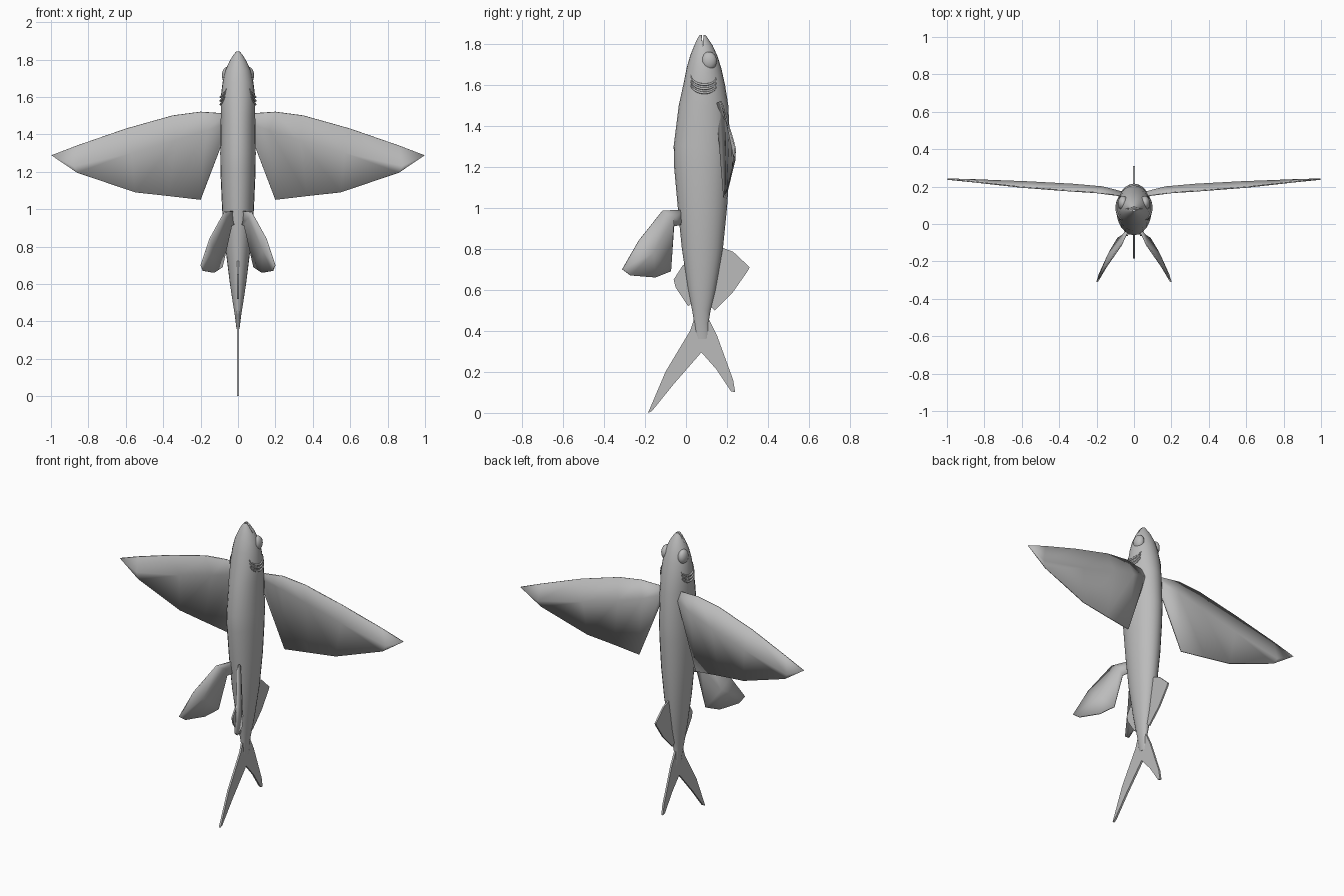
import bpy, bmesh, math
from mathutils import Vector

if "Cube" in bpy.data.objects:
    bpy.data.objects.remove(bpy.data.objects["Cube"])

GREY = (0.5, 0.5, 0.5, 1)
skin = bpy.data.materials.new("Grey skin")
skin.use_nodes = True
skin.diffuse_color = GREY
skin.node_tree.nodes["Principled BSDF"].inputs["Base Color"].default_value = GREY


def finish(name, verts, faces, angle=40):
    mesh = bpy.data.meshes.new(name)
    mesh.from_pydata(verts, [], faces)
    bm = bmesh.new()
    bm.from_mesh(mesh)
    bmesh.ops.recalc_face_normals(bm, faces=bm.faces)
    bm.to_mesh(mesh)
    bm.free()
    mesh.materials.append(skin)
    obj = bpy.data.objects.new(name, mesh)
    bpy.context.collection.objects.link(obj)
    smooth(obj, angle)
    return obj


def smooth(obj, angle):
    bpy.ops.object.select_all(action="DESELECT")
    obj.select_set(True)
    bpy.context.view_layer.objects.active = obj
    bpy.ops.object.shade_smooth_by_angle(angle=math.radians(angle))


def loft(name, rings, angle=40):
    n = len(rings[0])
    verts = [v for ring in rings for v in ring]
    faces = [(r * n + i, r * n + (i + 1) % n, (r + 1) * n + (i + 1) % n, (r + 1) * n + i)
             for r in range(len(rings) - 1) for i in range(n)]
    faces += [tuple(range(n)), tuple(range(len(verts) - n, len(verts)))]
    return finish(name, verts, faces, angle)


def plate(name, outline, thick):
    """Flat fin in the middle plane, from (y, z) points."""
    return loft(name, [[(x, y, z) for y, z in outline] for x in (-thick, thick)], 30)


def mirrored(point, side):
    return (point[0] * side, point[1], point[2])


# Body: height, belly y, back y, half width
SECTIONS = [(0.36, 0.05, 0.11, 0.008), (0.44, 0.04, 0.11, 0.018), (0.50, 0.03, 0.12, 0.028),
            (0.60, 0.01, 0.145, 0.043), (0.80, -0.02, 0.18, 0.068), (1.00, -0.04, 0.20, 0.085),
            (1.20, -0.058, 0.213, 0.094), (1.30, -0.06, 0.216, 0.095), (1.50, -0.035, 0.206, 0.092),
            (1.60, -0.013, 0.19, 0.092), (1.68, 0.003, 0.172, 0.082), (1.74, 0.02, 0.153, 0.068),
            (1.79, 0.04, 0.13, 0.046), (1.825, 0.056, 0.107, 0.025), (1.842, 0.066, 0.095, 0.01)]


def section_at(z):
    for a, b in zip(SECTIONS, SECTIONS[1:]):
        if a[0] <= z <= b[0]:
            t = (z - a[0]) / (b[0] - a[0])
            return [p + (q - p) * t for p, q in zip(a, b)]


def surface_x(y, z):
    _, lo, hi, w = section_at(z)
    u = (y - (lo + hi) / 2) / ((hi - lo) / 2)
    return w * math.sqrt(max(0, 1 - u * u))


SIDES = 24
rings = []
for z, lo, hi, w in SECTIONS:
    turn = [math.tau * i / SIDES for i in range(SIDES)]
    rings.append([(w * math.cos(a), (lo + hi) / 2 + (hi - lo) / 2 * math.sin(a), z) for a in turn])
body = loft("body", rings, 50)

# Mouth slit cut through the snout
wedge = [(0.082, 1.785), (0.073, 1.88), (0.087, 1.88)]
cutter = plate("mouth_cutter", wedge, 0.2)
cutter.hide_render = True
cut = body.modifiers.new("Mouth", "BOOLEAN")
cut.operation, cut.object, cut.solver = "DIFFERENCE", cutter, "EXACT"
bpy.context.view_layer.objects.active = body
bpy.ops.object.modifier_apply(modifier=cut.name)
bpy.data.objects.remove(cutter)

# Middle fins
plate("tail_fin", [(0.04, 0.46), (0.02, 0.40), (-0.10, 0.20), (-0.185, 0), (-0.165, 0.01),
                   (-0.06, 0.14), (0.075, 0.295), (0.15, 0.21), (0.22, 0.105), (0.24, 0.10),
                   (0.23, 0.16), (0.15, 0.38), (0.11, 0.46)], 0.006)
plate("dorsal_fin", [(0.15, 0.82), (0.19, 0.80), (0.23, 0.785), (0.31, 0.71), (0.30, 0.69),
                     (0.23, 0.59), (0.14, 0.50), (0.11, 0.53)], 0.005)
plate("anal_fin", [(0.03, 0.74), (-0.015, 0.72), (-0.06, 0.65), (-0.05, 0.61),
                   (0.01, 0.52), (0.05, 0.55)], 0.005)

# Wing rows from root to tip: leading edge, fold, trailing edge
LEAD = [(0.06, 0.15, 1.51), (0.20, 0.168, 1.52), (0.35, 0.178, 1.50), (0.60, 0.197, 1.43), (0.86, 0.226, 1.34)]
FOLD = [(0.06, 0.17, 1.46), (0.17, 0.198, 1.42), (0.33, 0.212, 1.37), (0.57, 0.225, 1.30), (0.88, 0.237, 1.23)]
TRAIL = [(0.06, 0.155, 1.42), (0.20, 0.185, 1.05), (0.37, 0.192, 1.07), (0.55, 0.203, 1.09), (0.86, 0.228, 1.195)]
TIP = (0.998, 0.24, 1.288)

# Pelvic fin outline and its cupped centre line
PELVIC = [(0.02, -0.01, 0.99), (0.07, -0.115, 0.985), (0.15, -0.23, 0.84), (0.197, -0.31, 0.70),
          (0.185, -0.27, 0.67), (0.13, -0.15, 0.66), (0.085, -0.075, 0.69), (0.035, -0.06, 0.91),
          (0.015, -0.01, 0.92)]
PELVIC_MIDDLE = [(0.06, -0.06, 0.95), (0.135, -0.16, 0.78)]


def thicken(obj, amount):
    mod = obj.modifiers.new("Thickness", "SOLIDIFY")
    mod.thickness, mod.offset = amount, 0


def gill(name, side, drop):
    """Raised arc that follows the cheek."""
    curve = bpy.data.curves.new(name, "CURVE")
    curve.dimensions = "3D"
    curve.bevel_depth, curve.bevel_resolution = 0.006, 2
    spline = curve.splines.new("POLY")
    steps = 13
    spline.points.add(steps - 1)
    for i, p in enumerate(spline.points):
        a = math.pi * (i / (steps - 1))
        y, z = 0.085 - 0.062 * math.cos(a), 1.645 - drop - 0.04 * math.sin(a) - 0.012 * i / steps
        p.co = (side * (surface_x(y, z) + 0.001), y, z, 1)
        p.radius = 0.3 + 0.7 * math.sin(a)
    curve.materials.append(skin)
    obj = bpy.data.objects.new(name, curve)
    bpy.context.collection.objects.link(obj)


for label, side in (("left", 1), ("right", -1)):
    # Wing
    verts = [mirrored(p, side) for p in LEAD + FOLD + TRAIL + [TIP]]
    n = len(LEAD)
    faces = [(r * n + i, r * n + i + 1, (r + 1) * n + i + 1, (r + 1) * n + i)
             for r in range(2) for i in range(n - 1)]
    faces += [(r * n + n - 1, 3 * n, (r + 1) * n + n - 1) for r in range(2)]
    thicken(finish(label + "_wing", verts, faces, 45), 0.007)

    # Pelvic fin
    verts = [mirrored(p, side) for p in PELVIC + PELVIC_MIDDLE]
    faces = [(0, 1, 9), (1, 2, 10, 9), (2, 3, 10), (3, 4, 10), (4, 5, 10), (5, 6, 10),
             (6, 7, 9, 10), (7, 8, 9), (8, 0, 9)]
    thicken(finish(label + "_pelvic_fin", verts, faces, 45), 0.008)

    # Eye bulge
    bpy.ops.mesh.primitive_uv_sphere_add(segments=20, ring_count=12, radius=1,
                                         location=(side * 0.058, 0.112, 1.715))
    eye = bpy.context.object
    eye.name = label + "_eye"
    eye.scale = (0.028, 0.038, 0.045)
    eye.data.materials.append(skin)
    smooth(eye, 60)

    # Gill ridges
    for k in range(3):
        gill(f"{label}_gill_{k + 1}", side, 0.02 * k)
